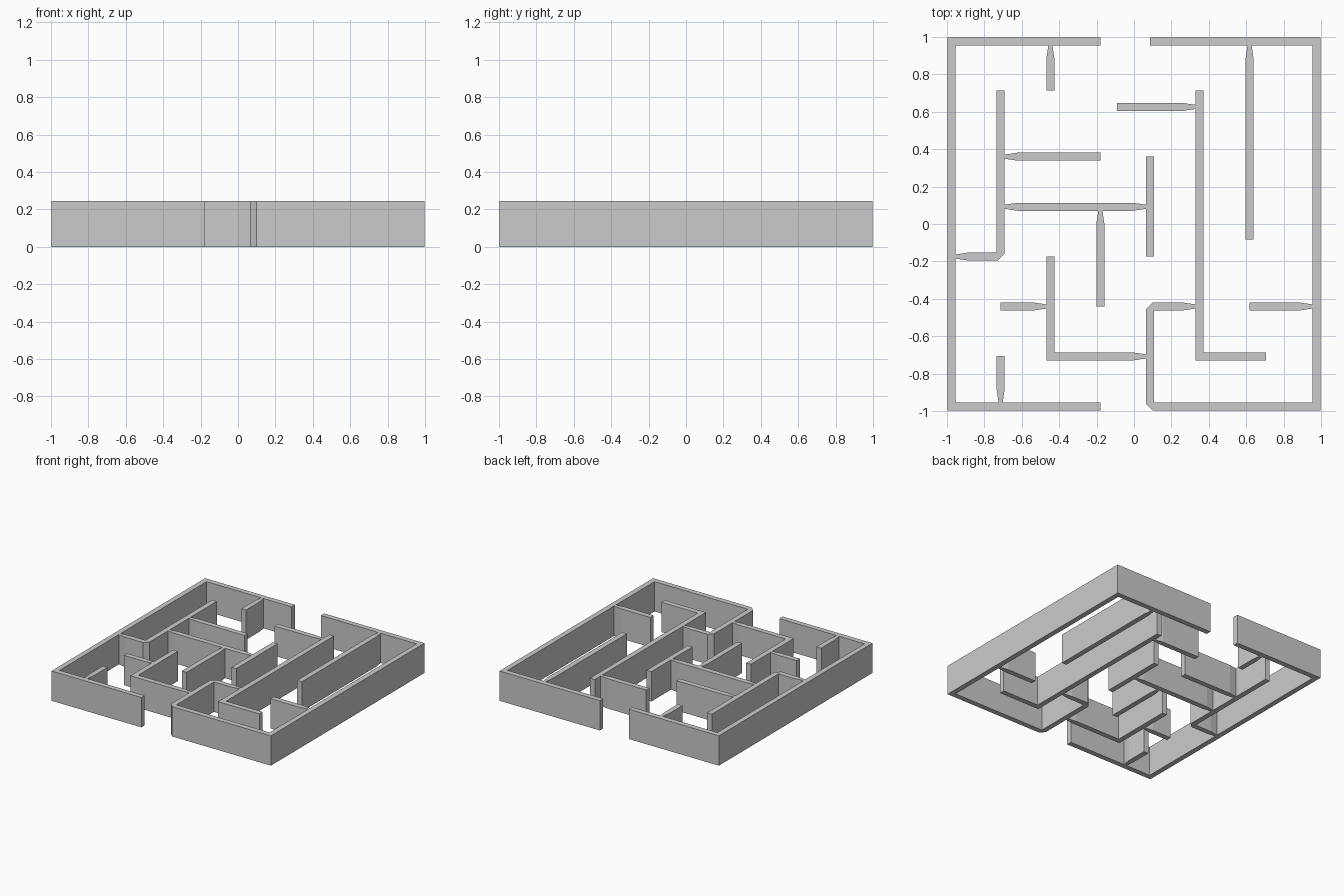
import bpy, bmesh
from mathutils import Vector

if "Cube" in bpy.data.objects:
    bpy.data.objects.remove(bpy.data.objects["Cube"])

HEIGHT = 0.245      # wall height
HALF = 0.0215       # half wall thickness
TAPER_LEN = 0.07    # where a wall narrows into the one it meets
TAPER_HALF = 0.011
E = 0.9755          # centre line of the outer walls
F = E - HALF        # inner face of the outer walls


def left_of(d):
    return Vector((-d.y, d.x))


def wall(name, path, taper="", cuts=()):
    """Mitred wall along a path. taper: 's'/'e' narrows start/end;
    cuts: indices of corners whose outer edge is chamfered."""
    p = [Vector(q) for q in path]
    dirs = [(b - a).normalized() for a, b in zip(p, p[1:])]
    left, right = [], []

    def pair(pt, n, h):
        left.append(pt + n * h)
        right.append(pt - n * h)

    n = left_of(dirs[0])
    if "s" in taper:
        pair(p[0], n, TAPER_HALF)
        pair(p[0] + dirs[0] * TAPER_LEN, n, HALF)
    else:
        pair(p[0], n, HALF)
    for i in range(1, len(p) - 1):
        d0, d1 = dirs[i - 1], dirs[i]
        m = left_of(d0) + left_of(d1)
        pair(p[i], m, HALF)
        if i in cuts:
            side = right if d0.cross(d1) > 0 else left
            c = side.pop()
            side += [c - d0 * 0.036, c + d1 * 0.036]
    n = left_of(dirs[-1])
    if "e" in taper:
        pair(p[-1] - dirs[-1] * TAPER_LEN, n, HALF)
        pair(p[-1], n, TAPER_HALF)
    else:
        pair(p[-1], n, HALF)

    outline = left + right[::-1]
    bm = bmesh.new()
    low = [bm.verts.new((v.x, v.y, 0)) for v in outline]
    top = [bm.verts.new((v.x, v.y, HEIGHT)) for v in outline]
    bm.faces.new(low[::-1])
    bm.faces.new(top)
    for i in range(len(low)):
        j = (i + 1) % len(low)
        bm.faces.new((low[i], low[j], top[j], top[i]))
    bmesh.ops.recalc_face_normals(bm, faces=bm.faces)
    mesh = bpy.data.meshes.new(name)
    bm.to_mesh(mesh)
    bm.free()
    bpy.context.collection.objects.link(bpy.data.objects.new(name, mesh))


# Grid lines the inner walls sit on
X1, X2, X3, X4, X5, X6 = -0.713, -0.447, -0.18, 0.085, 0.351, 0.618
Y1, Y2, Y3, Y4, Y5, Y6 = -0.708, -0.441, -0.174, 0.092, 0.36, 0.626

# Outer walls, the right one curling inward at the front entrance
wall("outer_wall_left", [(X3, E), (-E, E), (-E, -E), (X3, -E)])
wall("outer_wall_right", [(X4, E), (E, E), (E, -E), (X4, -E), (X4, Y2), (X5 - HALF, Y2)],
     "e", (3, 4))

# Long inner walls with corners
wall("inner_wall_left", [(X1, 0.714), (X1, Y3), (-F, Y3)], "e", (1,))
wall("inner_wall_right", [(X5, 0.714), (X5, Y1), (0.705, Y1)])
wall("inner_wall_front", [(X2, Y3), (X2, Y1), (X4 - HALF, Y1)], "e")

# Straight walls
wall("back_stub", [(X2, 0.714), (X2, F)], "e")
wall("front_stub", [(X1, -0.707), (X1, -F)], "e")
wall("back_long_divider", [(X6, -0.083), (X6, F)], "e")
wall("right_stub", [(X6, Y2), (F, Y2)], "e")
wall("upper_branch", [(X1 + HALF, Y5), (X3, Y5)], "s")
wall("middle_branch", [(X1 + HALF, Y4), (X4 - HALF, Y4)], "se")
wall("centre_divider", [(X4, Y5), (X4, Y3)])
wall("hanging_divider", [(X3, Y4 - HALF), (X3, Y2)], "s")
wall("lower_left_branch", [(X1, Y2), (X2 - HALF, Y2)], "e")
wall("upper_right_branch", [(-0.091, Y6), (X5 - HALF, Y6)], "e")
